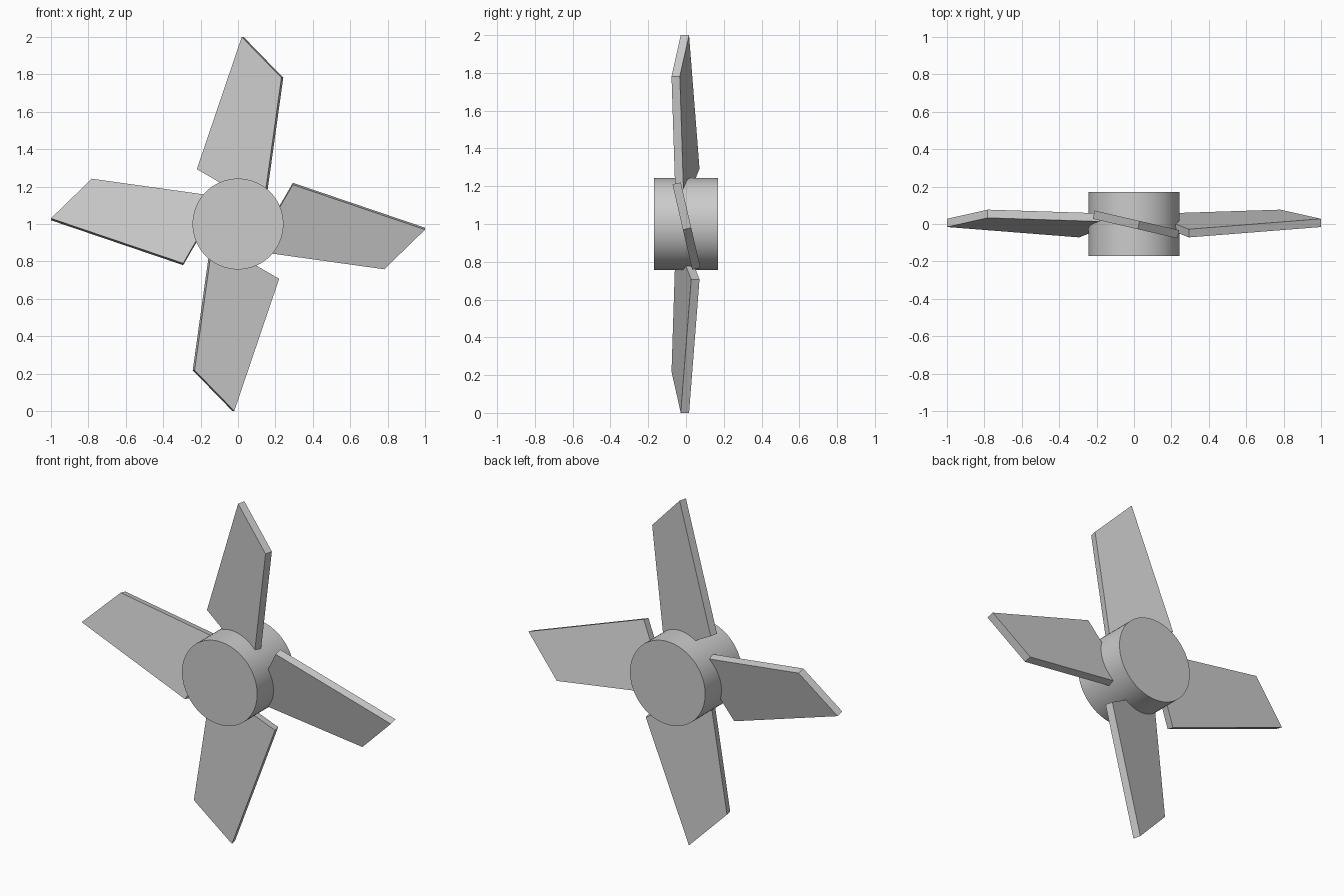
import bpy, bmesh, math
from mathutils import Matrix, Vector

cube = bpy.data.objects.get("Cube")
if cube:
    bpy.data.objects.remove(cube, do_unlink=True)

grey = bpy.data.materials.new("plain grey")
grey.use_nodes = True
colour = (0.6, 0.6, 0.6, 1)
grey.diffuse_color = colour
grey.node_tree.nodes["Principled BSDF"].inputs["Base Color"].default_value = colour

CENTRE = Vector((0, 0, 1))
THICK = 0.045
PITCH = math.radians(13)

# Hub: short cylinder lying along y
bpy.ops.mesh.primitive_cylinder_add(vertices=64, radius=0.243, depth=0.34,
                                    location=CENTRE, rotation=(math.pi / 2, 0, 0))
hub = bpy.context.object
hub.name = "hub"
hub.data.materials.append(grey)
bpy.ops.object.shade_smooth_by_angle(angle=math.radians(30))

# Blade outline seen from the front, measured from the hub centre
OUTLINE = [(-0.215, 0.293), (0.14, 0.088), (0.237, 0.782), (0.025, 1.0)]


def add_blade(name, turn, pitch):
    """Flat plate tilted by its pitch and thickened along its own normal."""
    slope = math.tan(pitch)
    normal = Vector((math.sin(pitch), math.cos(pitch), 0)) * (THICK / 2)
    bm = bmesh.new()
    front, back = [[bm.verts.new(Vector((x, -x * slope, z)) + s * normal)
                    for x, z in OUTLINE] for s in (-1, 1)]
    bm.faces.new(front)
    bm.faces.new(back[::-1])
    for i in range(len(front)):
        j = (i + 1) % len(front)
        bm.faces.new((front[i], back[i], back[j], front[j]))
    bmesh.ops.rotate(bm, matrix=Matrix.Rotation(turn, 3, 'Y'), verts=bm.verts)
    bmesh.ops.recalc_face_normals(bm, faces=bm.faces)
    mesh = bpy.data.meshes.new(name)
    bm.to_mesh(mesh)
    bm.free()
    mesh.materials.append(grey)
    blade = bpy.data.objects.new(name, mesh)
    blade.location = CENTRE
    bpy.context.collection.objects.link(blade)


# Four blades a quarter turn apart; the side pair is pitched the other way
for i, side in enumerate(("top", "left", "bottom", "right")):
    add_blade(side + "_blade", i * math.pi / 2, -PITCH if i % 2 else PITCH)
